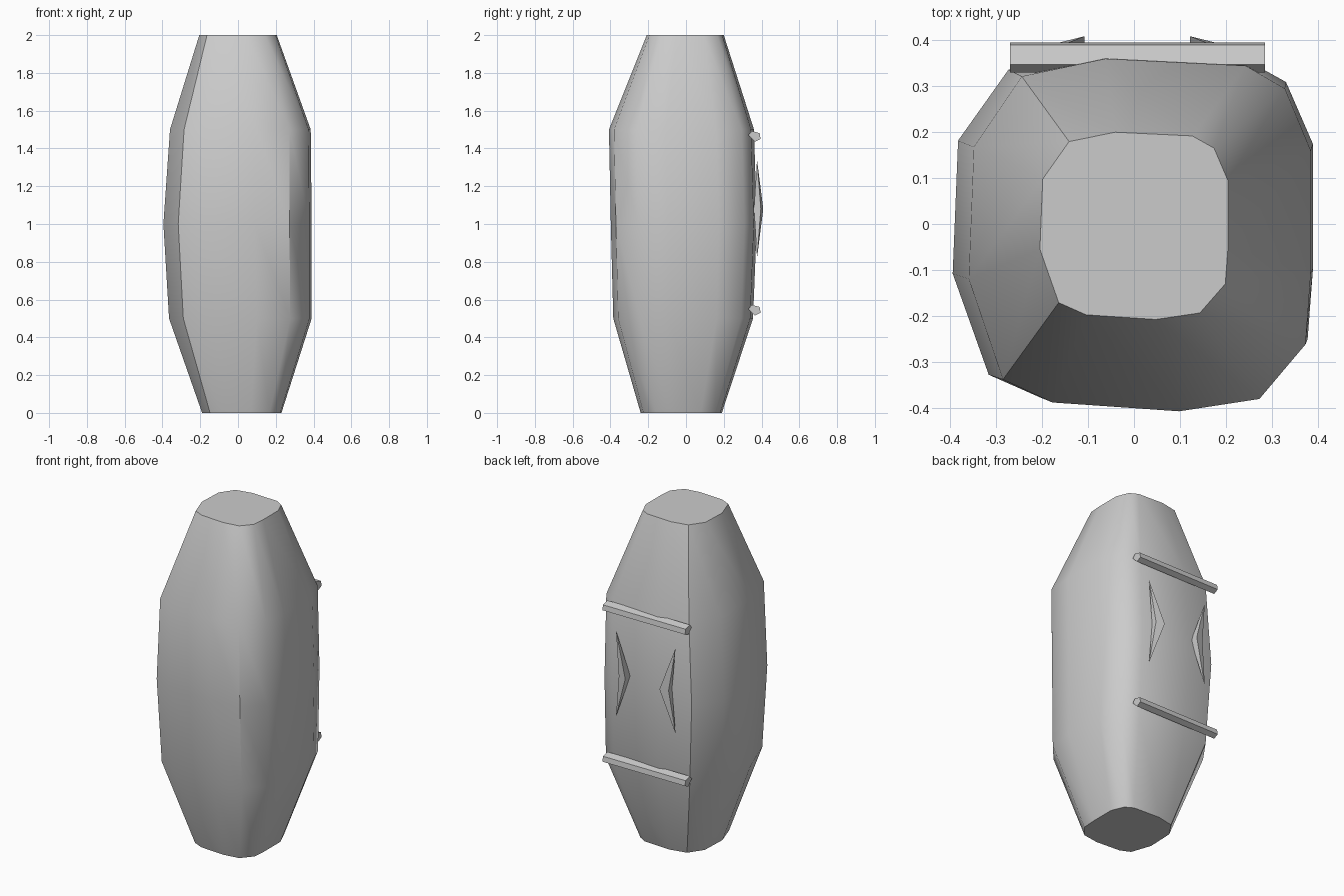
import bpy
from math import radians

if "Cube" in bpy.data.objects:
    bpy.data.objects.remove(bpy.data.objects["Cube"])


def make(name, verts, faces):
    mesh = bpy.data.meshes.new(name)
    mesh.from_pydata(verts, [], faces)
    mesh.update()
    ob = bpy.data.objects.new(name, mesh)
    bpy.context.collection.objects.link(ob)
    bpy.ops.object.select_all(action='DESELECT')
    ob.select_set(True)
    bpy.context.view_layer.objects.active = ob
    bpy.ops.object.mode_set(mode='EDIT')
    bpy.ops.mesh.select_all(action='SELECT')
    bpy.ops.mesh.normals_make_consistent(inside=False)
    bpy.ops.object.mode_set(mode='OBJECT')
    bpy.ops.object.shade_smooth_by_angle(angle=radians(40))
    return ob


def loft(name, rings):
    n = len(rings[0])
    verts = [p for ring in rings for p in ring]
    faces = [(r * n + i, r * n + (i + 1) % n, (r + 1) * n + (i + 1) % n, (r + 1) * n + i)
             for r in range(len(rings) - 1) for i in range(n)]
    faces += [tuple(range(n)), tuple(range(len(verts) - n, len(verts)))]
    return make(name, verts, faces)


# Body: irregular rounded-square outline lofted through five levels
outline = [(0.85, 0.83), (1, 0.48), (1, -0.22), (0.97, -0.62), (0.70, -0.93), (0.23, -1),
           (-0.51, -0.95), (-0.80, -0.82), (-1, -0.25), (-0.97, 0.5), (-0.69, 0.9), (-0.2, 1), (0.62, 0.96)]
levels = [  # z, x min, x max, y min, y max
    (0, -0.19, 0.23, -0.24, 0.19),
    (0.5, -0.365, 0.39, -0.385, 0.355),
    (1.0, -0.395, 0.39, -0.398, 0.375),
    (1.5, -0.36, 0.385, -0.408, 0.36),
    (2, -0.205, 0.205, -0.208, 0.20)]
loft("body", [[((a + b) / 2 + u * (b - a) / 2, (c + d) / 2 + v * (d - c) / 2, z) for u, v in outline]
              for z, a, b, c, d in levels])

# Two five-sided bars across the back
section = [(-0.033, 0.005), (-0.015, 0.027), (0.027, 0.016), (0.032, -0.015), (0.002, -0.03)]
for name, z in (("upper_bar", 1.465), ("lower_bar", 0.545)):
    loft(name, [[(x, 0.363 + dy, z + dz) for dy, dz in section] for x in (-0.27, 0.007, 0.285)])

# Pair of bent slivers between the bars, points facing inward
for name, s in (("left_sliver", -1), ("right_sliver", 1)):
    pts = [(0.115, 0.409, 1.08), (0.115, 0.36, 1.08), (0.165, 0.36, 1.08), (0.167, 0.396, 1.08),
           (0.2, 0.376, 0.82), (0.2, 0.376, 1.34)]
    make(name, [(s * x + 0.007, y, z) for x, y, z in pts],
         [(i, (i + 1) % 4, tip) for tip in (4, 5) for i in range(4)])
